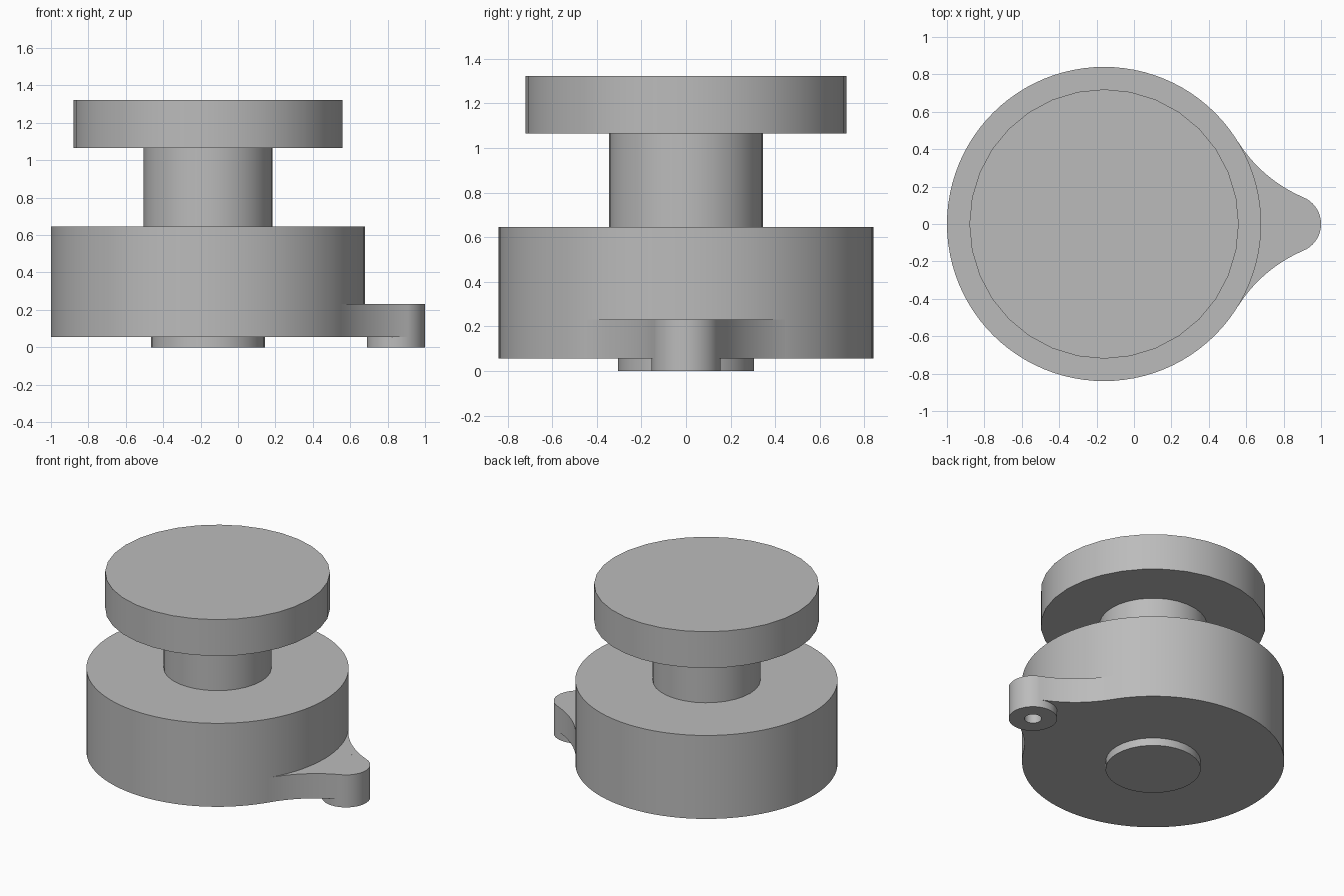
import bpy
import bmesh
from math import sin, cos, pi, sqrt, atan2, radians

if "Cube" in bpy.data.objects:
    bpy.data.objects.remove(bpy.data.objects["Cube"], do_unlink=True)

# Plain grey finish
GREY = (0.5, 0.5, 0.5, 1)
grey = bpy.data.materials.new("plain grey")
grey.use_nodes = True
grey.diffuse_color = GREY
grey.node_tree.nodes["Principled BSDF"].inputs["Base Color"].default_value = GREY

AXIS_X, BODY_R = -0.16, 0.84      # main turning axis and body radius
EAR_X, EAR_R = 0.845, 0.155       # pivot boss
BASE_Z, EAR_TOP = 0.055, 0.23


def finish(name, bm):
    bmesh.ops.recalc_face_normals(bm, faces=bm.faces)
    mesh = bpy.data.meshes.new(name)
    bm.to_mesh(mesh)
    bm.free()
    mesh.materials.append(grey)
    obj = bpy.data.objects.new(name, mesh)
    bpy.context.collection.objects.link(obj)
    bpy.ops.object.select_all(action='DESELECT')
    obj.select_set(True)
    bpy.context.view_layer.objects.active = obj
    bpy.ops.object.shade_smooth_by_angle(angle=radians(30))


def lathe(name, x, profile, sides):
    """Turn a (radius, height) profile; both ends are closed by flat discs."""
    bm = bmesh.new()
    rings = [[bm.verts.new((x + r * cos(2 * pi * i / sides), r * sin(2 * pi * i / sides), z))
              for i in range(sides)] for r, z in profile]
    for low, high in zip(rings, rings[1:]):
        for i in range(sides):
            j = (i + 1) % sides
            bm.faces.new((low[i], low[j], high[j], high[i]))
    bm.faces.new(rings[0])
    bm.faces.new(rings[-1])
    finish(name, bm)


def arc(cx, cy, r, start, end, steps):
    angles = [start + (end - start) * i / steps for i in range(steps + 1)]
    return [(cx + r * cos(a), cy + r * sin(a)) for a in angles]


# Turned parts stacked on the main axis
for name, radius, bottom, top, sides in (
        ("foot", 0.305, 0, BASE_Z, 32),
        ("body", BODY_R, BASE_Z, 0.645, 96),
        ("neck", 0.345, 0.645, 1.065, 32),
        ("cap", 0.72, 1.065, 1.322, 32)):
    lathe(name, AXIS_X, [(radius, bottom), (radius, top)], sides)

# Pivot boss with a blind hole from below
HOLE_R = 0.055
lathe("pivot_boss", EAR_X, [(HOLE_R, 0.17), (HOLE_R, 0), (EAR_R, 0), (EAR_R, EAR_TOP)], 48)

# Web joining the boss to the body with tangent concave fillets
FILLET = 0.77
span = EAR_X - AXIS_X
to_body, to_boss = BODY_R + FILLET, EAR_R + FILLET
along = (to_body ** 2 - to_boss ** 2 + span ** 2) / (2 * span)
fy = sqrt(to_body ** 2 - along ** 2)
fx = AXIS_X + along
body_angle = atan2(fy, along)
boss_angle = atan2(fy, fx - EAR_X)
upper = arc(fx, fy, FILLET, body_angle - pi, boss_angle - pi, 14)
outline = upper
outline += arc(EAR_X, 0, EAR_R, boss_angle, 2 * pi - boss_angle, 30)[1:-1]
outline += [(x, -y) for x, y in reversed(upper[:15])]
outline += arc(AXIS_X, 0, BODY_R - 0.003, -body_angle, body_angle, 16)[1:-1]

bm = bmesh.new()
face = bm.faces.new([bm.verts.new((x, y, BASE_Z)) for x, y in outline])
walls = bmesh.ops.extrude_face_region(bm, geom=[face], use_keep_orig=True)
bmesh.ops.translate(bm, vec=(0, 0, EAR_TOP - BASE_Z),
                    verts=[v for v in walls["geom"] if isinstance(v, bmesh.types.BMVert)])
finish("ear_web", bm)
